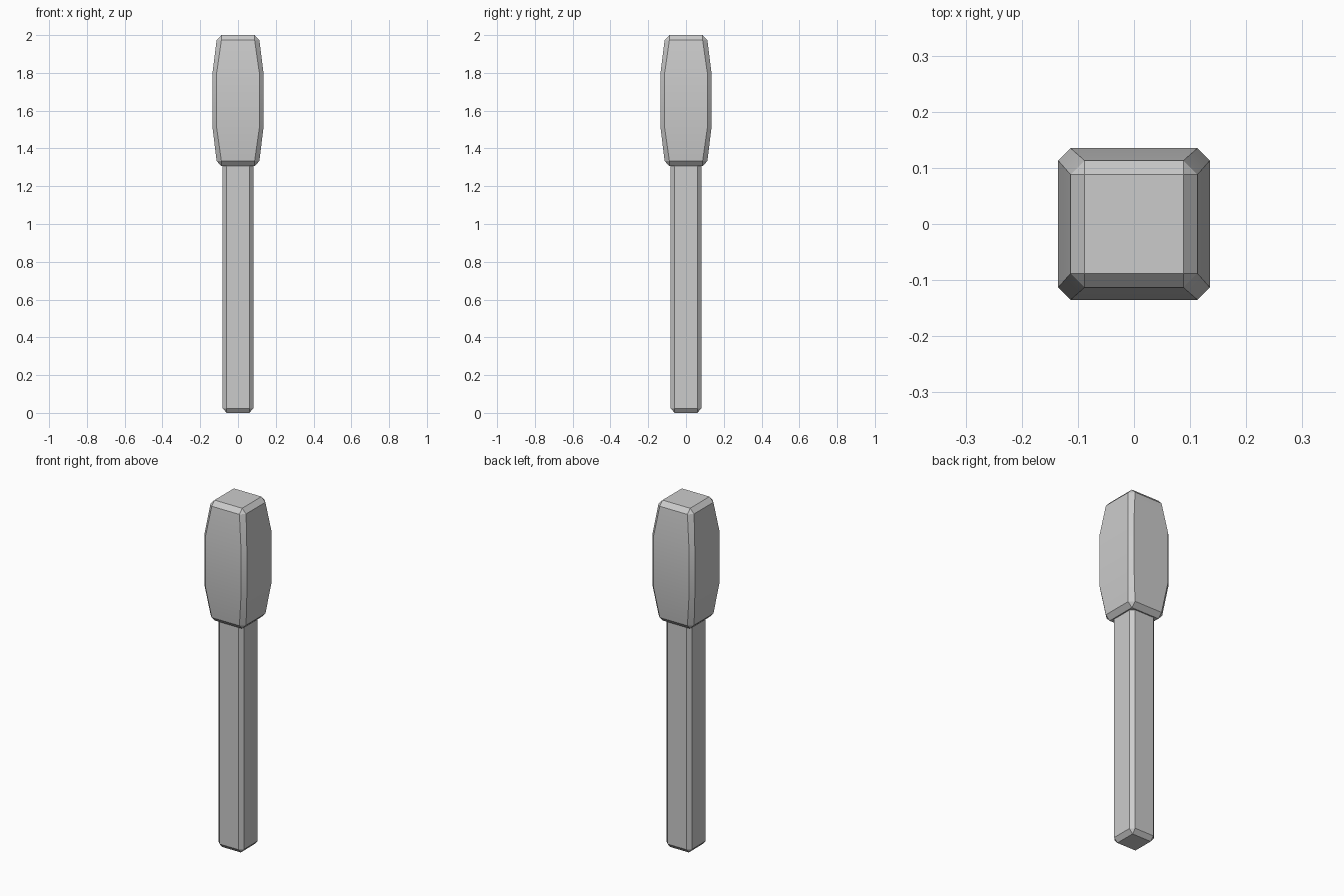
import bpy, bmesh
from math import radians

if "Cube" in bpy.data.objects:
    bpy.data.objects.remove(bpy.data.objects["Cube"])


def loft(name, rings):
    """Stack of chamfered squares; each ring is (z, half width, chamfer)."""
    bm = bmesh.new()
    loops = []
    for z, w, c in rings:
        i = w - c
        pts = [(w, -i), (w, i), (i, w), (-i, w), (-w, i), (-w, -i), (-i, -w), (i, -w)]
        loops.append([bm.verts.new((x, y, z)) for x, y in pts])
    for a, b in zip(loops, loops[1:]):
        for k in range(8):
            n = (k + 1) % 8
            bm.faces.new((a[k], a[n], b[n], b[k]))
    bm.faces.new(loops[0][::-1])
    bm.faces.new(loops[-1])
    # Zero-chamfer end rings collapse to plain squares
    bmesh.ops.remove_doubles(bm, verts=bm.verts, dist=1e-5)
    bmesh.ops.recalc_face_normals(bm, faces=bm.faces)
    mesh = bpy.data.meshes.new(name)
    bm.to_mesh(mesh)
    bm.free()
    obj = bpy.data.objects.new(name, mesh)
    bpy.context.collection.objects.link(obj)
    bpy.ops.object.select_all(action='DESELECT')
    obj.select_set(True)
    bpy.context.view_layer.objects.active = obj
    bpy.ops.object.shade_smooth_by_angle(angle=radians(20))
    return obj


# Long square shaft with bevelled edges
loft("stick", [(0, 0.06, 0), (0.024, 0.081, 0.021),
               (1.31, 0.081, 0.021), (1.334, 0.06, 0)])

# Bulging head, widest in the middle
loft("head", [(1.307, 0.088, 0), (1.333, 0.113, 0.025),
              (1.51, 0.135, 0.022), (1.80, 0.135, 0.022),
              (1.974, 0.113, 0.025), (2.0, 0.088, 0)])
